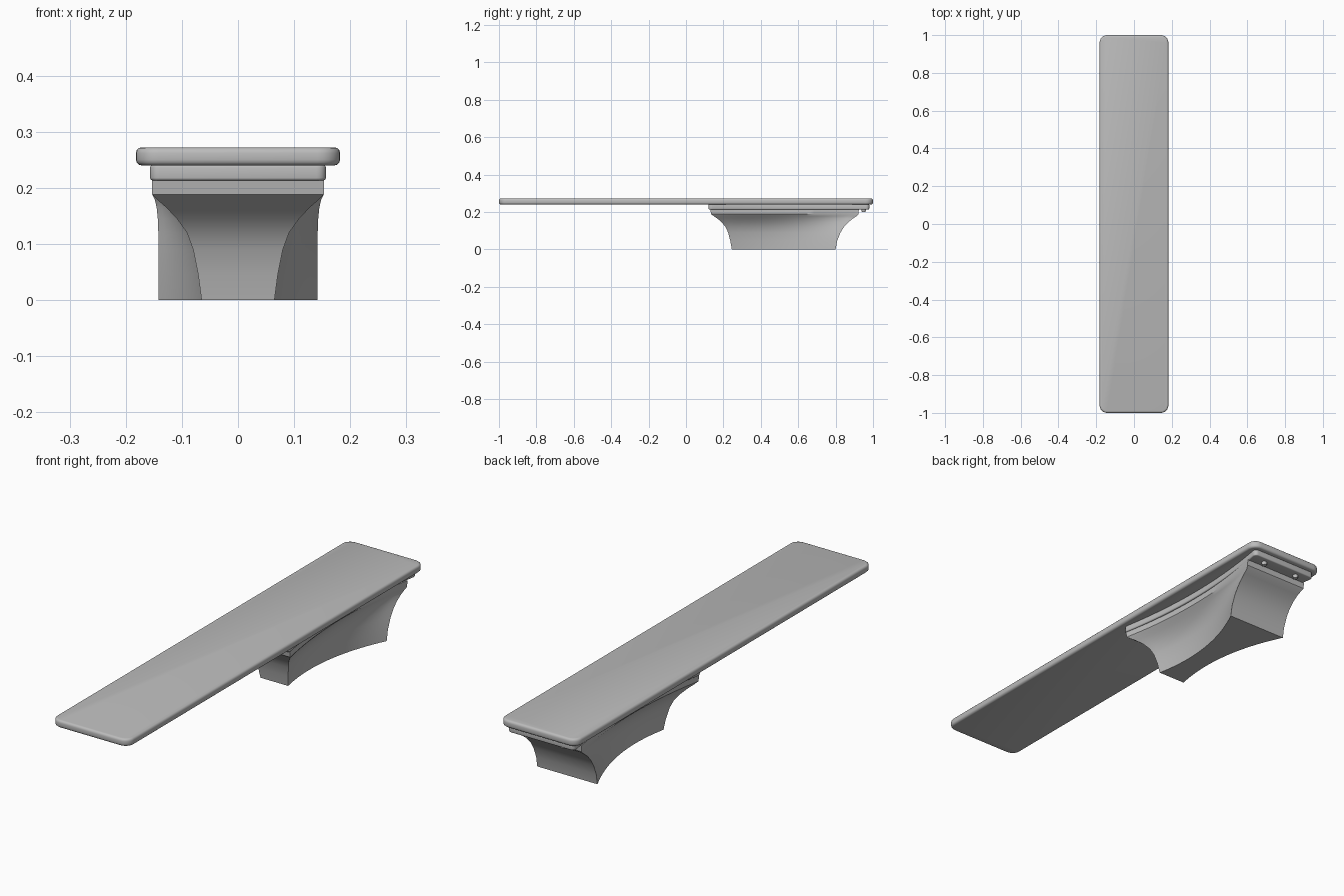
import bpy, bmesh, math

if "Cube" in bpy.data.objects:
    bpy.data.objects.remove(bpy.data.objects["Cube"])

# Single grey finish
grey = bpy.data.materials.new("plain_grey")
grey.use_nodes = True
grey.diffuse_color = (0.5, 0.5, 0.5, 1)
grey.node_tree.nodes["Principled BSDF"].inputs["Base Color"].default_value = (0.5, 0.5, 0.5, 1)


def finish(name, bm):
    bmesh.ops.recalc_face_normals(bm, faces=bm.faces)
    mesh = bpy.data.meshes.new(name)
    bm.to_mesh(mesh)
    bm.free()
    mesh.materials.append(grey)
    obj = bpy.data.objects.new(name, mesh)
    bpy.context.collection.objects.link(obj)
    bpy.ops.object.select_all(action="DESELECT")
    obj.select_set(True)
    bpy.context.view_layer.objects.active = obj
    bpy.ops.object.shade_smooth_by_angle(angle=math.radians(35))
    return obj


def outline(y_front, y_back, w_front, w_back, sag, steps=20):
    """Plan shape with straight ends and sides that curve inward by sag."""
    right = []
    for i in range(steps + 1):
        t = i / steps
        w = w_front * (1 - t) + w_back * t - 4 * sag * t * (1 - t)
        right.append((w, y_front + (y_back - y_front) * t))
    return right + [(-x, y) for x, y in reversed(right)]


def slab(name, points, z0, z1, corner, rim):
    """Extruded plan shape with rounded corners and softened rims."""
    bm = bmesh.new()
    face = bm.faces.new([bm.verts.new((x, y, z0)) for x, y in points])
    ends = (min(p[1] for p in points), max(p[1] for p in points))
    corners = [v for v in bm.verts if min(abs(v.co.y - e) for e in ends) < 1e-5]
    bmesh.ops.bevel(bm, geom=corners, offset=corner, segments=6, profile=0.5,
                    affect="VERTICES")
    ret = bmesh.ops.extrude_face_region(bm, geom=list(bm.faces))
    bmesh.ops.translate(bm, vec=(0, 0, z1 - z0),
                        verts=[g for g in ret["geom"] if isinstance(g, bmesh.types.BMVert)])
    rims = [e for e in bm.edges if abs(e.verts[0].co.z - e.verts[1].co.z) < 1e-6]
    bmesh.ops.bevel(bm, geom=rims, offset=rim, segments=3, profile=0.5, affect="EDGES")
    return finish(name, bm)


# Long board and the waisted mounting plate under it
slab("board", outline(-1, 1, 0.182, 0.182, 0, 1), 0.24, 0.272, 0.04, 0.01)
slab("mounting_plate", outline(0.12, 0.98, 0.16, 0.16, 0.04), 0.213, 0.241, 0.02, 0.005)

# Flared pedestal: z, front y, back y, front half width, back half width, side sag
levels = [
    (0.000, 0.245, 0.800, 0.065, 0.142, 0.048),
    (0.045, 0.237, 0.808, 0.071, 0.142, 0.048),
    (0.090, 0.225, 0.826, 0.080, 0.142, 0.048),
    (0.120, 0.211, 0.845, 0.091, 0.142, 0.047),
    (0.145, 0.191, 0.868, 0.109, 0.143, 0.045),
    (0.165, 0.167, 0.893, 0.128, 0.145, 0.043),
    (0.178, 0.148, 0.912, 0.143, 0.148, 0.041),
    (0.188, 0.134, 0.922, 0.153, 0.153, 0.040),
    (0.214, 0.130, 0.924, 0.153, 0.153, 0.040),
]
bm = bmesh.new()
rings = [[bm.verts.new((x, y, z)) for x, y in outline(*shape)] for z, *shape in levels]
for low, high in zip(rings, rings[1:]):
    for i in range(len(low)):
        j = (i + 1) % len(low)
        bm.faces.new((low[i], low[j], high[j], high[i]))
bm.faces.new(rings[0])
bm.faces.new(rings[-1])
finish("pedestal", bm)

# Bolt heads under the back of the plate
for side, label in ((1, "left"), (-1, "right")):
    bm = bmesh.new()
    bmesh.ops.create_cone(bm, cap_ends=True, segments=16, radius1=0.01, radius2=0.012, depth=0.016)
    bmesh.ops.translate(bm, vec=(side * 0.085, 0.95, 0.207), verts=bm.verts)
    finish(label + "_bolt", bm)
